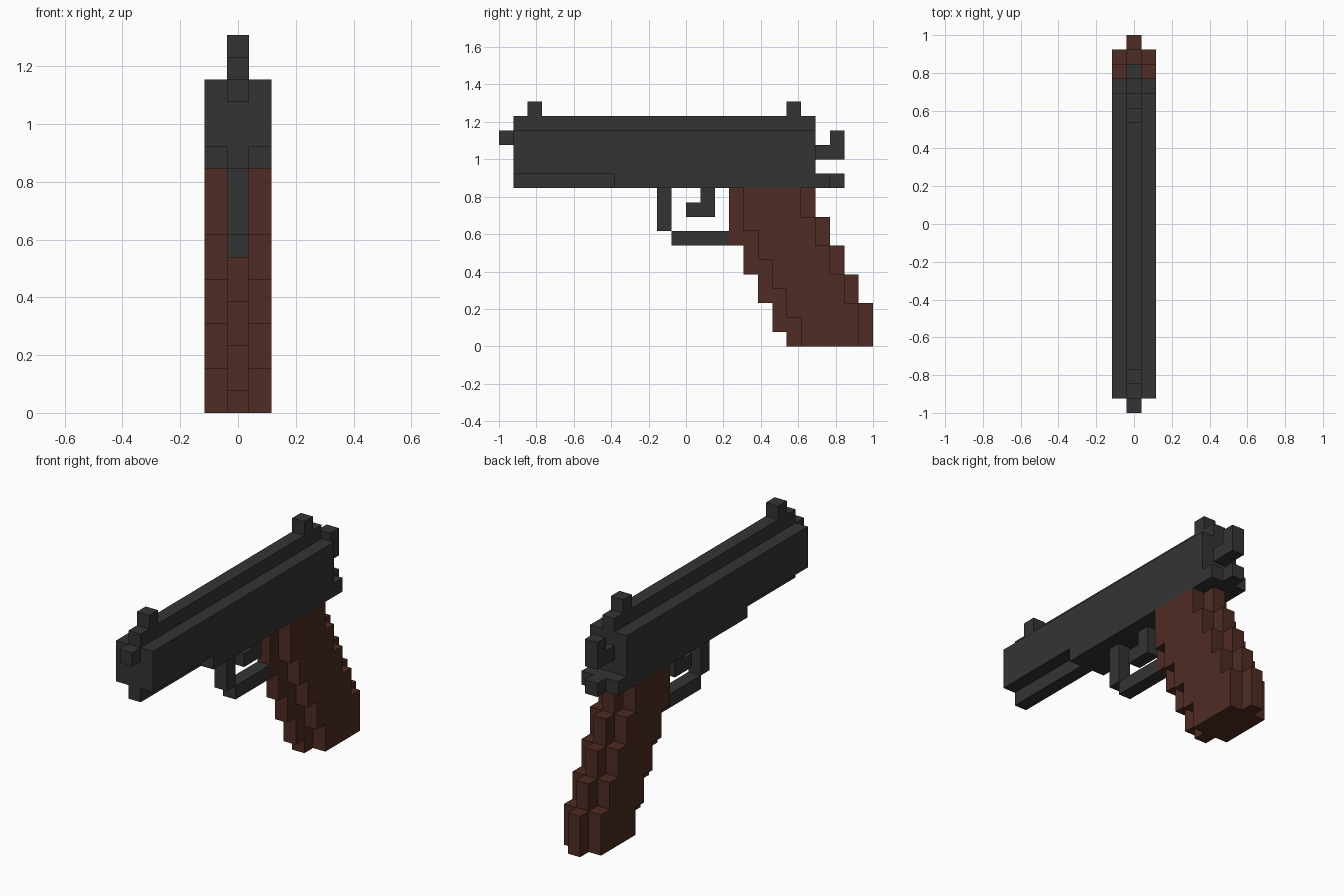
import bpy, bmesh
from mathutils import Vector

if "Cube" in bpy.data.objects:
    bpy.data.objects.remove(bpy.data.objects["Cube"])

U = 2 / 26  # one block of the grid


def material(name, rgb):
    m = bpy.data.materials.new(name)
    m.diffuse_color = (*rgb, 1)
    m.use_nodes = True
    m.node_tree.nodes["Principled BSDF"].inputs["Base Color"].default_value = m.diffuse_color
    return m


STEEL = material("dark grey steel", (0.034, 0.034, 0.034))
WOOD = material("brown grip", (0.077, 0.025, 0.017))


def prism(name, mat, points, sweep):
    """Sweep a closed outline (block units) along a vector."""
    bm = bmesh.new()
    face = bm.faces.new([bm.verts.new(p) for p in points])
    new = bmesh.ops.extrude_face_region(bm, geom=[face])["geom"]
    bmesh.ops.translate(bm, vec=Vector(sweep),
                        verts=[g for g in new if isinstance(g, bmesh.types.BMVert)])
    bmesh.ops.recalc_face_normals(bm, faces=bm.faces)
    for v in bm.verts:  # block units to model units, centred along y
        v.co = Vector((v.co.x, v.co.y - 13, v.co.z)) * U
    mesh = bpy.data.meshes.new(name)
    bm.to_mesh(mesh)
    bm.free()
    mesh.materials.append(mat)
    ob = bpy.data.objects.new(name, mesh)
    bpy.context.collection.objects.link(ob)
    return ob


def side_profile(name, mat, yz, x0=-0.5, x1=0.5):
    return prism(name, mat, [(x0, y, z) for y, z in yz], (x1 - x0, 0, 0))


def block(name, y0, y1, z0, z1, half=0.5):
    return side_profile(name, STEEL, [(y0, z0), (y1, z0), (y1, z1), (y0, z1)], -half, half)


# Slide with raised centre rib
section = [(-1.5, 12), (1.5, 12), (1.5, 15), (0.5, 15),
           (0.5, 16), (-0.5, 16), (-0.5, 15), (-1.5, 15)]
prism("slide", STEEL, [(x, 1, z) for x, z in section], (0, 21, 0))

# Frame below the slide, narrow at the front and at the tail
block("front_rail", 1, 8, 11, 12)
block("frame", 8, 23, 11, 12, 1.5)
block("tail", 23, 24, 11, 12)

# Muzzle and sights
block("muzzle", 0, 1, 14, 15)
block("front_sight", 2, 3, 16, 17)
block("rear_sight", 20, 21, 16, 17)

# Hammer, trigger and trigger guard
side_profile("hammer", STEEL, [(22, 13), (24, 13), (24, 15), (23, 15), (23, 14), (22, 14)])
side_profile("trigger", STEEL, [(13, 9), (15, 9), (15, 11), (14, 11), (14, 10), (13, 10)])
block("guard_post", 11, 12, 8, 11)
block("guard_bar", 12, 16, 7, 8)


def stairs(y, heights):
    """Stepped edge: one block further back at each height on the way down."""
    pts = []
    for i, (top, low) in enumerate(zip(heights, heights[1:])):
        pts += [(y + i, top), (y + i, low)]
    return pts


# Raked grip: centre core plus a pair of narrower side panels
back = [11, 9, 7, 5, 3, 0]
core = stairs(16, [11, 7, 5, 3, 1, 0]) + stairs(22, back)[::-1]
panel = stairs(17, [11, 8, 6, 4, 2, 0]) + stairs(21, back)[::-1]
side_profile("grip_core", WOOD, core)
for side, x in (("left", -1.5), ("right", 0.5)):
    side_profile("grip_panel_" + side, WOOD, panel, x, x + 1)
